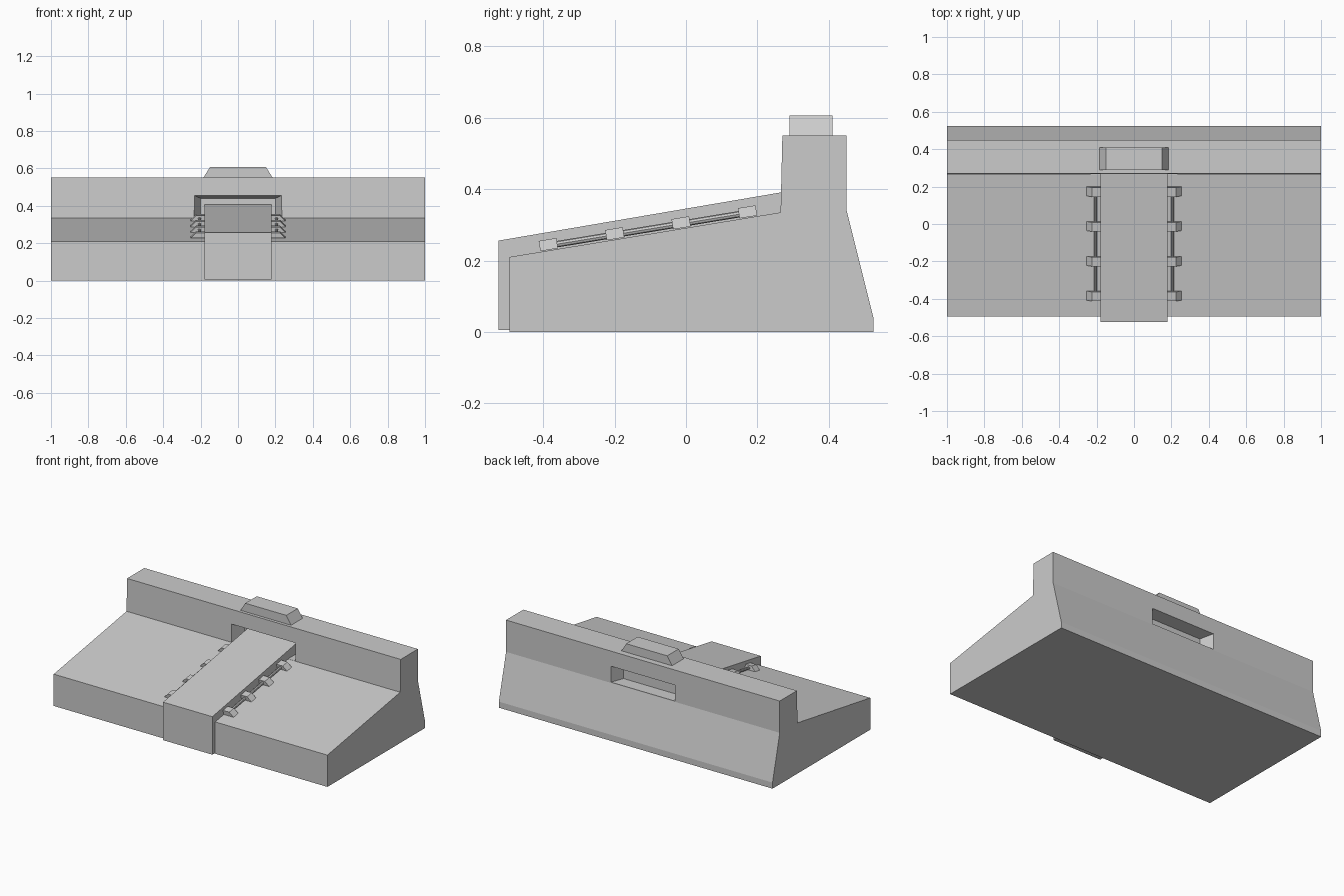
import bpy, bmesh, math
from mathutils import Matrix

cube = bpy.data.objects.get("Cube")
if cube:
    bpy.data.objects.remove(cube, do_unlink=True)

grey = bpy.data.materials.new("concrete_grey")
grey.use_nodes = True
grey.diffuse_color = (0.6, 0.6, 0.6, 1)
grey.node_tree.nodes["Principled BSDF"].inputs["Base Color"].default_value = (0.6, 0.6, 0.6, 1)


def finish(name, bm, matrix=None):
    if matrix:
        bm.transform(matrix)
    bmesh.ops.recalc_face_normals(bm, faces=bm.faces)
    mesh = bpy.data.meshes.new(name)
    bm.to_mesh(mesh)
    bm.free()
    mesh.materials.append(grey)
    obj = bpy.data.objects.new(name, mesh)
    bpy.context.scene.collection.objects.link(obj)
    return obj


def loft(name, ring_a, ring_b, matrix=None):
    """Solid between two matching rings of points."""
    bm = bmesh.new()
    a = [bm.verts.new(p) for p in ring_a]
    b = [bm.verts.new(p) for p in ring_b]
    bm.faces.new(a)
    bm.faces.new(b[::-1])
    for i in range(len(a)):
        j = (i + 1) % len(a)
        bm.faces.new((a[i], b[i], b[j], a[j]))
    return finish(name, bm, matrix)


def extrude_x(name, profile, half):
    return loft(name, [(-half, y, z) for y, z in profile], [(half, y, z) for y, z in profile])


def rect_xz(half, y, low, high):
    return [(-half, y, low), (half, y, low), (half, y, high), (-half, y, high)]


def rect_xy(x0, x1, y0, y1, z):
    return [(x0, y0, z), (x1, y0, z), (x1, y1, z), (x0, y1, z)]


# Sloped apron and wall in one solid
body = extrude_x("barrier_body", [
    (-0.495, 0), (-0.495, 0.21), (0.265, 0.335), (0.27, 0.55),
    (0.45, 0.55), (0.45, 0.34), (0.525, 0.04), (0.525, 0)], 1.0)

# Tapered recesses in the front and back of the wall
recesses = [
    loft("front_recess_cutter", rect_xz(0.24, 0.25, 0.336, 0.457), rect_xz(0.2, 0.355, 0.336, 0.44)),
    loft("back_recess_cutter", rect_xz(0.24, 0.465, 0.345, 0.452), rect_xz(0.2, 0.365, 0.345, 0.44)),
]
for cutter in recesses:
    cutter.hide_render = True
    cutter.hide_viewport = True
    cutter.display_type = 'WIRE'
    mod = body.modifiers.new(cutter.name, 'BOOLEAN')
    mod.operation = 'DIFFERENCE'
    mod.solver = 'EXACT'
    mod.object = cutter

# Raised slab running up the slope and folding over the front
extrude_x("centre_slab", [
    (-0.525, 0.005), (-0.525, 0.256), (0.354, 0.406),
    (0.354, 0.338), (-0.48, 0.2), (-0.48, 0.005)], 0.18)

# Bevelled block on top of the wall
loft("top_block", rect_xy(-0.185, 0.185, 0.29, 0.41, 0.55), rect_xy(-0.15, 0.15, 0.29, 0.41, 0.606))

# Brackets and rods on both sides, lying along the slope
slope = math.atan2(0.125, 0.76)
for side, s in (("left", 1), ("right", -1)):
    for i in range(4):
        y = -0.383 + i * 0.186
        z = 0.21 + (y + 0.495) * math.tan(slope)
        place = Matrix.Translation((0, y, z)) @ Matrix.Rotation(slope, 4, 'X')
        loft(f"{side}_bracket_{i + 1}",
             rect_xy(s * 0.17, s * 0.253, -0.025, 0.025, 0.002),
             rect_xy(s * 0.17, s * 0.225, -0.025, 0.025, 0.031), place)
    bm = bmesh.new()
    bmesh.ops.create_cone(bm, cap_ends=True, segments=8, radius1=0.009, radius2=0.009, depth=0.57)
    y = -0.104
    z = 0.21 + (y + 0.495) * math.tan(slope) + 0.014
    finish(f"{side}_rod", bm, Matrix.Translation((s * 0.206, y, z))
           @ Matrix.Rotation(slope + math.pi / 2, 4, 'X'))
